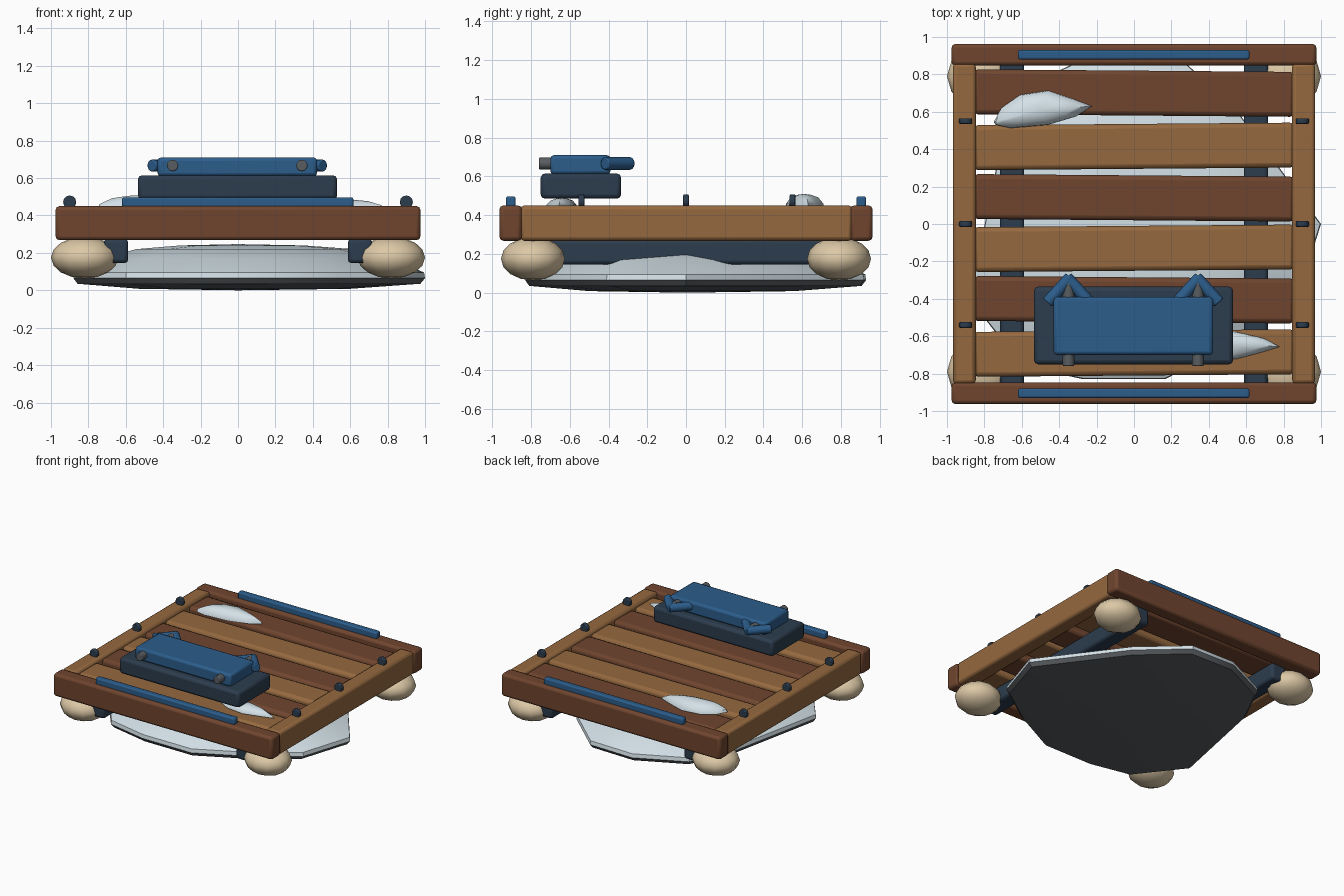
import bpy, bmesh, math
from mathutils import Vector

if "Cube" in bpy.data.objects:
    bpy.data.objects.remove(bpy.data.objects["Cube"])


def mat(name, rgb):
    m = bpy.data.materials.new(name)
    m.diffuse_color = (*rgb, 1)
    m.use_nodes = True
    m.node_tree.nodes["Principled BSDF"].inputs["Base Color"].default_value = m.diffuse_color
    return m


DARK = mat("dark_wood", (0.16, 0.06, 0.028))
LIGHT = mat("light_wood", (0.30, 0.14, 0.05))
BLUE = mat("blue", (0.025, 0.11, 0.26))
NAVY = mat("navy", (0.025, 0.045, 0.075))
TAN = mat("tan", (0.72, 0.58, 0.38))
ICE = mat("ice", (0.65, 0.75, 0.8))
GREY = mat("grey", (0.1, 0.11, 0.12))


def finish(o, name, *mats, angle=40):
    o.name = name
    for m in mats:
        o.data.materials.append(m)
    bpy.ops.object.select_all(action='DESELECT')
    o.select_set(True)
    bpy.context.view_layer.objects.active = o
    bpy.ops.object.shade_smooth_by_angle(angle=math.radians(angle))
    return o


def box(name, lo, hi, m, bevel=0.02, rot=0):
    lo, hi = Vector(lo), Vector(hi)
    bpy.ops.mesh.primitive_cube_add(size=1, location=(lo + hi) / 2)
    o = bpy.context.object
    o.scale = hi - lo
    bpy.ops.object.transform_apply(location=False, rotation=False, scale=True)
    o.rotation_euler.z = rot
    b = o.modifiers.new("bevel", 'BEVEL')
    b.width, b.segments = bevel, 2
    return finish(o, name, m)


def rod(name, a, b, r, m, sides=12):
    a, b = Vector(a), Vector(b)
    bpy.ops.mesh.primitive_cylinder_add(vertices=sides, radius=r, depth=(b - a).length,
                                        location=(a + b) / 2)
    o = bpy.context.object
    o.rotation_euler = (b - a).to_track_quat('Z', 'Y').to_euler()
    v = o.modifiers.new("bevel", 'BEVEL')
    v.width, v.segments, v.limit_method = 0.006, 2, 'ANGLE'
    return finish(o, name, m)


def mound(name, outline, centre, rings, mats, dark_rings=0):
    """Stack of scaled outlines; first and last entries are single centre heights."""
    bm = bmesh.new()
    c = Vector((*centre, 0))
    loops = [[bm.verts.new(c + (Vector((x, y, 0)) - c) * s + Vector((0, 0, z)))
              for x, y in outline] for s, z in rings[1:-1]]
    n = len(outline)
    bottom = bm.verts.new(c + Vector((0, 0, rings[0])))
    top = bm.verts.new(c + Vector((0, 0, rings[-1])))
    for i in range(n):
        j = (i + 1) % n
        faces = [bm.faces.new((bottom, loops[0][j], loops[0][i]))]
        for a, b in zip(loops, loops[1:]):
            faces.append(bm.faces.new((a[i], a[j], b[j], b[i])))
        faces.append(bm.faces.new((loops[-1][i], loops[-1][j], top)))
        for k, f in enumerate(faces):
            f.material_index = 0 if k >= dark_rings else 1
    bmesh.ops.recalc_face_normals(bm, faces=bm.faces)
    me = bpy.data.meshes.new(name)
    bm.to_mesh(me)
    bm.free()
    o = bpy.data.objects.new(name, me)
    bpy.context.collection.objects.link(o)
    return finish(o, name, *mats, angle=35)


# ice slab with dark underside
slab = [(1.0, 0.0), (0.54, 0.62), (0.21, 0.92), (-0.17, 0.93), (-0.55, 0.75), (-0.71, 0.43),
        (-0.88, -0.40), (-0.60, -0.76), (-0.27, -0.83), (0.165, -0.83), (0.54, -0.64), (0.87, -0.41)]
mound("ice_slab", slab, (0, 0),
      [0.0, (0.6, 0.008), (0.975, 0.035), (1.0, 0.065), (0.995, 0.095),
       (0.82, 0.17), (0.62, 0.22), (0.35, 0.24), 0.247], (ICE, GREY), dark_rings=3)

# floats and crossbeams
for sx in (-1, 1):
    for sy in (-1, 1):
        bpy.ops.mesh.primitive_uv_sphere_add(segments=12, ring_count=8, radius=1,
                                             location=(0.82 * sx, 0.79 * sy, 0.175))
        o = bpy.context.object
        o.scale = (0.18, 0.165, 0.112)
        finish(o, "float", TAN, angle=60)
    box("crossbeam", (0.652 * sx - 0.065, -0.87, 0.145), (0.652 * sx + 0.065, 0.87, 0.275), NAVY)

# deck planks
for i, y in enumerate((0.70, 0.415, 0.14, -0.13, -0.405, -0.69)):
    box("deck_plank", (-0.86, y - 0.12, 0.29), (0.86, y + 0.12, 0.43),
        LIGHT if i % 2 else DARK, 0.025, 0.008 if i % 2 else -0.008)

# outer frame, rails and bolts
for s in (-1, 1):
    box("end_beam", (-0.975, 0.905 * s - 0.058, 0.268), (0.975, 0.905 * s + 0.058, 0.45), DARK)
    box("side_beam", (0.907 * s - 0.061, -0.855, 0.268), (0.907 * s + 0.061, 0.86, 0.45), LIGHT)
    box("end_rail", (-0.62, 0.905 * s - 0.025, 0.44), (0.617, 0.905 * s + 0.025, 0.497), BLUE, 0.01)
    for y in (-0.54, 0, 0.55):
        rod("bolt", (0.9 * s, y - 0.015, 0.472), (0.9 * s, y + 0.015, 0.472), 0.035, NAVY)

# snow drifts on the deck
leaf = [(-0.75, 0.545), (-0.71, 0.62), (-0.61, 0.69), (-0.46, 0.713), (-0.33, 0.67),
        (-0.225, 0.63), (-0.31, 0.575), (-0.46, 0.53), (-0.66, 0.513), (-0.74, 0.53)]
drift = [(1, 0.44), (0.96, 0.46), (0.7, 0.492), (0.35, 0.505)]
mound("snow_drift_back", leaf, (-0.5, 0.61), [0.42] + drift + [0.51], (ICE,))
leaf2 = [((x + 0.5) * 1.0 + 0.505, -(y - 0.61) * 0.8 - 0.64) for x, y in reversed(leaf)]
mound("snow_drift_front", leaf2, (0.505, -0.64),
      [0.42] + [(s, z - (z - 0.44) * 0.3) for s, z in drift] + [0.49], (ICE,))

# chest base and lid
box("chest_base", (-0.535, -0.75, 0.485), (0.53, -0.335, 0.615), NAVY, 0.022)
box("chest_lid", (-0.43, -0.70, 0.61), (0.423, -0.39, 0.71), BLUE, 0.018)

# lid pins with crossed clasps
for x in (-0.35, 0.342):
    rod("lid_pin", (x, -0.76, 0.667), (x, -0.31, 0.667), 0.031, GREY)
    for s in (-1, 1):
        rod("clasp_arm", (x + 0.112 * s, -0.42, 0.667), (x - 0.01 * s, -0.285, 0.667), 0.033, BLUE)
